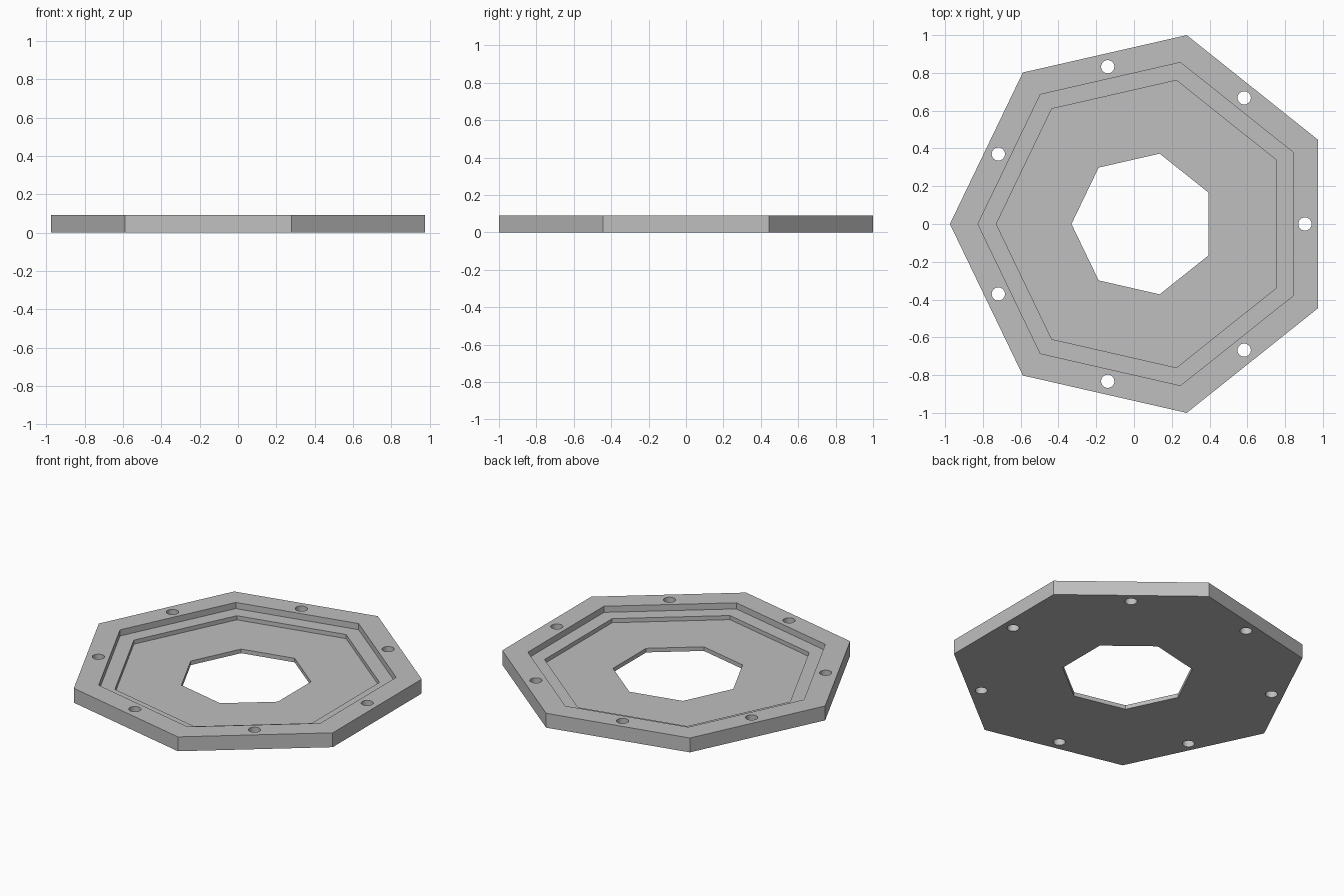
import bpy, bmesh, math
from mathutils import Matrix

if "Cube" in bpy.data.objects:
    bpy.data.objects.remove(bpy.data.objects["Cube"])

SIDES = 7
CX = 0.051                                   # heptagon centre, so the bounds are centred
TOP, LEDGE, FLOOR = 0.091, 0.052, 0.026
OUTER, LIP, STEP, OPENING = 1.0257, 0.877, 0.78, 0.382
HOLE_RING, HOLE_R = 0.854, 0.035


def make_object(name, bm):
    bmesh.ops.recalc_face_normals(bm, faces=bm.faces)
    mesh = bpy.data.meshes.new(name)
    bm.to_mesh(mesh)
    bm.free()
    obj = bpy.data.objects.new(name, mesh)
    bpy.context.collection.objects.link(obj)
    return obj


# Stepped flange: a (radius, height) section carried round seven corners
section = [(OUTER, 0), (OUTER, TOP), (LIP, TOP), (LIP, LEDGE),
           (STEP, LEDGE), (STEP, FLOOR), (OPENING, FLOOR), (OPENING, 0)]
bm = bmesh.new()
rings = []
for r, z in section:
    angles = [math.pi + i * math.tau / SIDES for i in range(SIDES)]
    rings.append([bm.verts.new((CX + r * math.cos(a), r * math.sin(a), z)) for a in angles])
for k, ring in enumerate(rings):
    nxt = rings[(k + 1) % len(rings)]
    for i in range(SIDES):
        j = (i + 1) % SIDES
        bm.faces.new((ring[i], ring[j], nxt[j], nxt[i]))
flange = make_object("flange_plate", bm)

# Bolt hole cutters, one at the middle of each side
bm = bmesh.new()
for i in range(SIDES):
    a = i * math.tau / SIDES
    pos = (CX + HOLE_RING * math.cos(a), HOLE_RING * math.sin(a), TOP / 2)
    bmesh.ops.create_cone(bm, cap_ends=True, segments=32, radius1=HOLE_R, radius2=HOLE_R,
                          depth=0.3, matrix=Matrix.Translation(pos))
cutter = make_object("bolt_hole_cutter", bm)
cutter.hide_render = True

# Plain grey finish
grey = bpy.data.materials.new("plain_grey")
grey.diffuse_color = (0.52, 0.52, 0.52, 1)
grey.use_nodes = True
grey.node_tree.nodes["Principled BSDF"].inputs["Base Color"].default_value = grey.diffuse_color
flange.data.materials.append(grey)
cutter.data.materials.append(grey)

# Drill the holes, then drop the cutter
drill = flange.modifiers.new("bolt_holes", 'BOOLEAN')
drill.operation = 'DIFFERENCE'
drill.solver = 'EXACT'
drill.object = cutter
bpy.context.view_layer.objects.active = flange
flange.select_set(True)
bpy.ops.object.modifier_apply(modifier=drill.name)
bpy.data.objects.remove(cutter)
bpy.ops.object.shade_smooth_by_angle(angle=math.radians(30))
